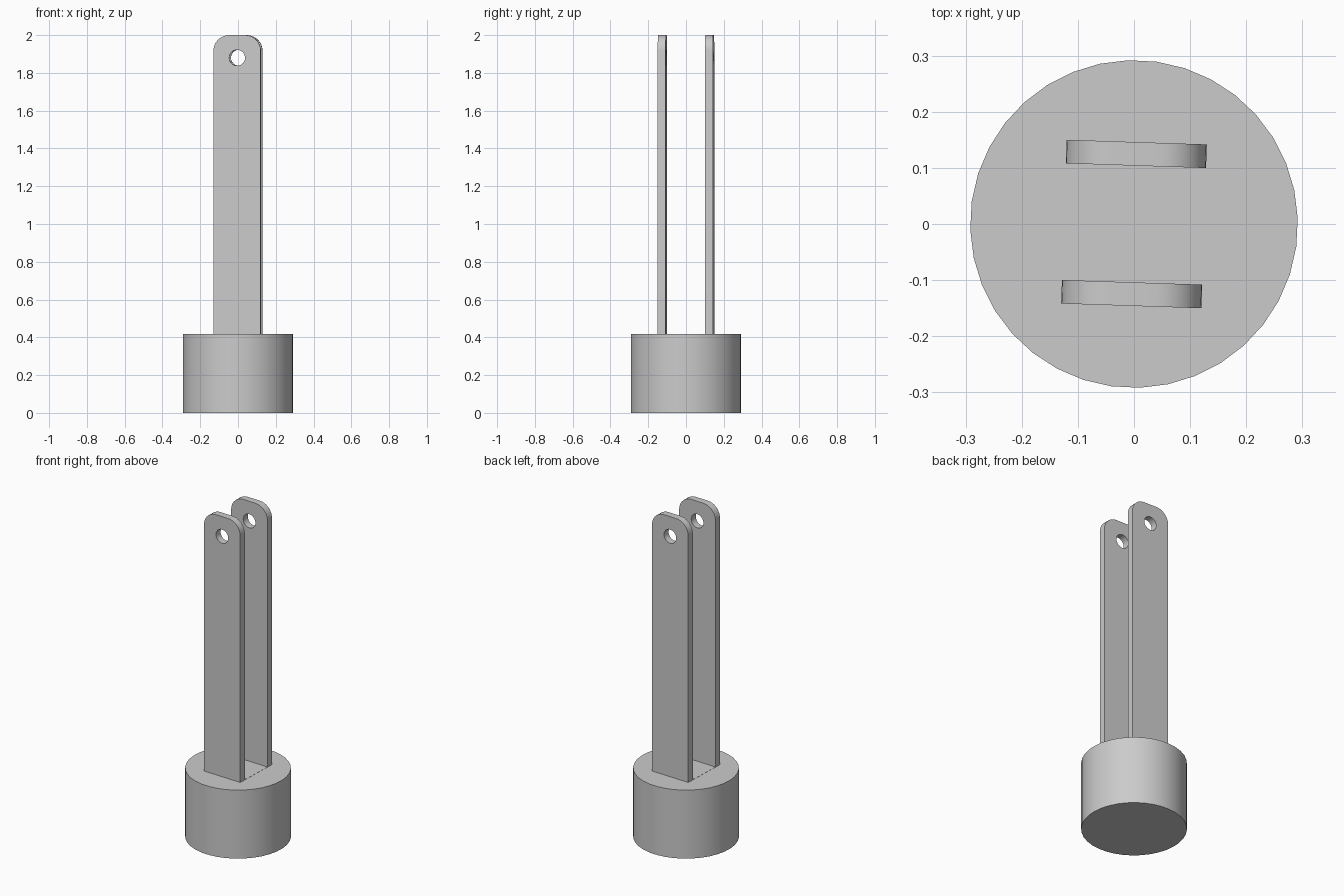
import bpy, bmesh
from math import sin, cos, pi, radians
from mathutils import Matrix, Vector

cube = bpy.data.objects.get("Cube")
if cube:
    bpy.data.objects.remove(cube)

BASE_H, BASE_R, TOP = 0.417, 0.292, 2.0
HALF_W, THICK, OUTER = 0.125, 0.042, 0.146
CORNER, HOLE_R, HOLE_Z = 0.083, 0.042, 1.88
TURN = Matrix.Rotation(radians(-1.9), 4, "Z")

grey = bpy.data.materials.new("plain grey")
grey.use_nodes = True
grey.diffuse_color = (0.6, 0.6, 0.6, 1)
grey.node_tree.nodes["Principled BSDF"].inputs["Base Color"].default_value = (0.6, 0.6, 0.6, 1)


def finish(name, bm):
    bmesh.ops.recalc_face_normals(bm, faces=bm.faces[:])
    mesh = bpy.data.meshes.new(name)
    bm.to_mesh(mesh)
    bm.free()
    mesh.materials.append(grey)
    obj = bpy.data.objects.new(name, mesh)
    bpy.context.collection.objects.link(obj)
    bpy.ops.object.select_all(action="DESELECT")
    obj.select_set(True)
    bpy.context.view_layer.objects.active = obj
    bpy.ops.object.shade_smooth_by_angle(angle=radians(30))
    return obj


def arc(cx, cz, r, start, end, n):
    angles = [radians(start + (end - start) * i / n) for i in range(n + 1)]
    return [(cx + r * cos(a), cz + r * sin(a)) for a in angles]


def add_loop(bm, points, y):
    verts = [bm.verts.new((x, y, z)) for x, z in points]
    return [bm.edges.new((v, verts[i - 1])) for i, v in enumerate(verts)]


# Round base
bm = bmesh.new()
bmesh.ops.create_cone(bm, cap_ends=True, segments=36, radius1=BASE_R, radius2=BASE_R, depth=BASE_H)
bm.transform(Matrix.Translation((0, 0, BASE_H / 2)) @ Matrix.Rotation(radians(2), 4, "Z"))
finish("round_base", bm)

# Thin seat between the arms, almost flush with the base
bm = bmesh.new()
bmesh.ops.create_cube(bm, size=1)
bm.transform(TURN @ Matrix.Translation((0, 0, BASE_H - 0.004))
             @ Matrix.Diagonal((HALF_W * 2, OUTER * 2 - THICK, 0.01, 1)))
finish("arm_seat", bm)

# Upright arms with rounded top corners and a pin hole
inset = HALF_W - CORNER
outline = ([(-HALF_W, BASE_H - 0.01), (HALF_W, BASE_H - 0.01)]
           + arc(inset, TOP - CORNER, CORNER, 0, 90, 9)
           + arc(-inset, TOP - CORNER, CORNER, 90, 180, 9))
hole = arc(0, HOLE_Z, HOLE_R, 0, 360, 24)[:-1]
for name, y in (("front_arm", -OUTER), ("back_arm", OUTER - THICK)):
    bm = bmesh.new()
    edges = add_loop(bm, outline, y) + add_loop(bm, hole, y)
    bmesh.ops.triangle_fill(bm, use_beauty=True, edges=edges)
    grown = bmesh.ops.extrude_face_region(bm, geom=bm.faces[:], use_keep_orig=True)
    moved = [v for v in grown["geom"] if isinstance(v, bmesh.types.BMVert)]
    bmesh.ops.translate(bm, verts=moved, vec=Vector((0, THICK, 0)))
    bm.transform(TURN)
    finish(name, bm)
